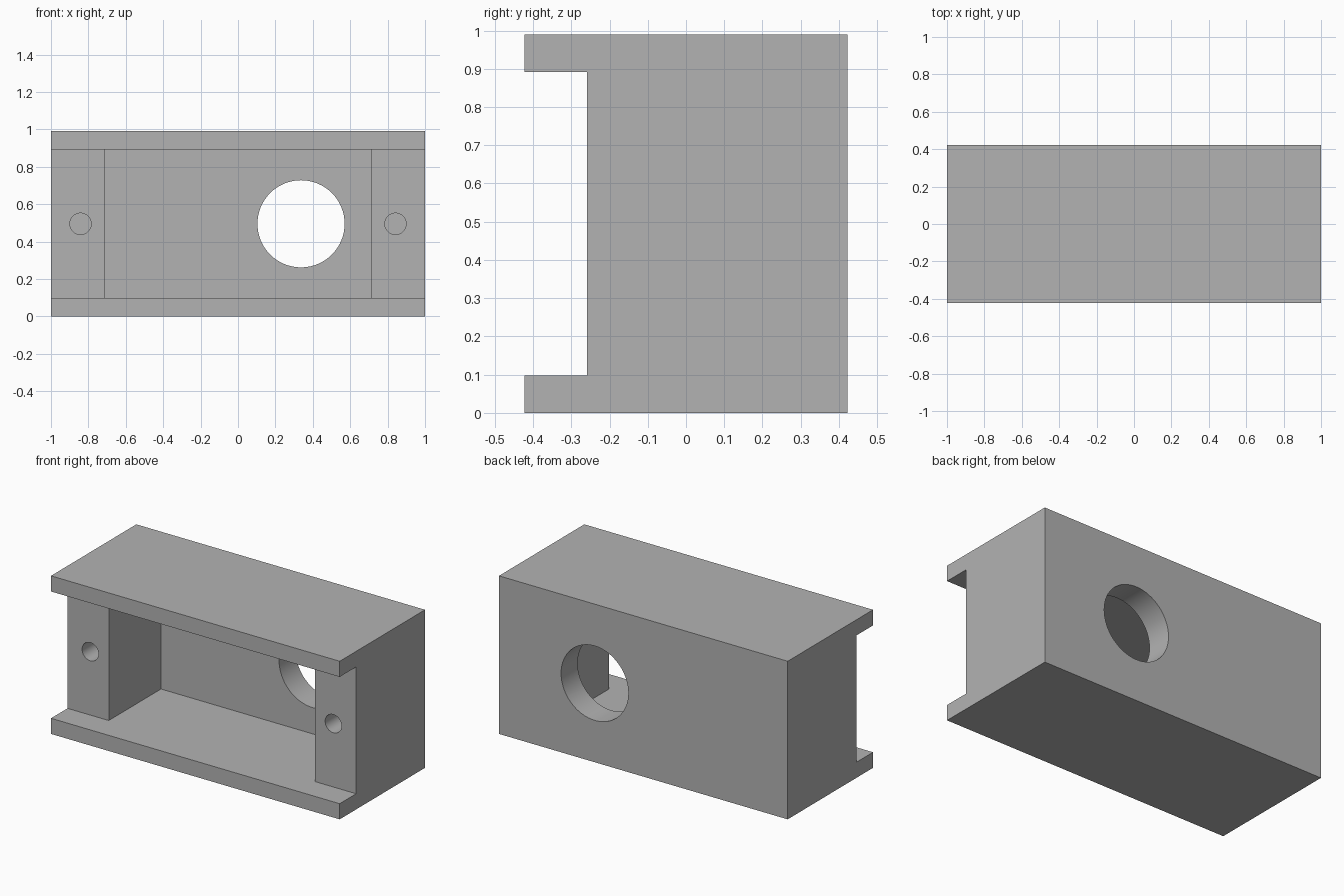
import bpy, bmesh, math
from mathutils import Matrix, Vector

if "Cube" in bpy.data.objects:
    bpy.data.objects.remove(bpy.data.objects["Cube"], do_unlink=True)

# Main dimensions
HALF_W, HALF_D, HEIGHT = 1.0, 0.422, 0.99
FLANGE = 0.098                       # top and bottom plate thickness
LEDGE_Y, POCKET_Y = -0.259, 0.258    # front of end blocks, inside of back wall
POCKET_X = 0.714
MID_Z = HEIGHT / 2

grey = bpy.data.materials.new("plain_grey")
grey.use_nodes = True
colour = (0.45, 0.45, 0.45, 1)
grey.diffuse_color = colour
grey.node_tree.nodes["Principled BSDF"].inputs["Base Color"].default_value = colour


def prism(name, outline, z0, z1):
    """Extrude an xy outline from z0 to z1."""
    bm = bmesh.new()
    face = bm.faces.new([bm.verts.new((x, y, z0)) for x, y in outline])
    result = bmesh.ops.extrude_face_region(bm, geom=[face])
    top = [v for v in result["geom"] if isinstance(v, bmesh.types.BMVert)]
    bmesh.ops.translate(bm, verts=top, vec=Vector((0, 0, z1 - z0)))
    bmesh.ops.recalc_face_normals(bm, faces=bm.faces)
    return add_object(name, bm)


def drill(name, x, radius, y0, y1):
    """Round cutter running along y at mid height."""
    bm = bmesh.new()
    place = Matrix.Translation((x, (y0 + y1) / 2, MID_Z)) @ Matrix.Rotation(math.pi / 2, 4, "X")
    bmesh.ops.create_cone(bm, cap_ends=True, segments=64, radius1=radius,
                          radius2=radius, depth=y1 - y0, matrix=place)
    return add_object(name, bm)


def add_object(name, bm):
    mesh = bpy.data.meshes.new(name)
    bm.to_mesh(mesh)
    bm.free()
    mesh.materials.append(grey)
    obj = bpy.data.objects.new(name, mesh)
    bpy.context.collection.objects.link(obj)
    return obj


# Solid block
w, d = HALF_W, HALF_D
housing = prism("housing", [(-w, -d), (w, -d), (w, d), (-w, d)], 0, HEIGHT)

# Front recess between the flanges, stepping into a deep pocket
half = [(w + 0.1, -d - 0.1), (w + 0.1, LEDGE_Y), (POCKET_X, LEDGE_Y), (POCKET_X, POCKET_Y)]
recess = half + [(-x, y) for x, y in reversed(half)]
cutters = [prism("recess_cutter", recess, FLANGE, HEIGHT - FLANGE)]

# Round opening through the back wall
cutters.append(drill("opening_cutter", 0.337, 0.233, POCKET_Y - 0.1, d + 0.1))

# Blind screw holes in both end blocks
for side, x in (("left", 0.842), ("right", -0.842)):
    cutters.append(drill(side + "_screw_cutter", x, 0.057, LEDGE_Y - 0.1, POCKET_Y))

# Cut, apply and tidy up
bpy.context.view_layer.objects.active = housing
housing.select_set(True)
for cutter in cutters:
    cutter.hide_render = True
    cut = housing.modifiers.new(cutter.name, "BOOLEAN")
    cut.operation, cut.solver, cut.object = "DIFFERENCE", "EXACT", cutter
    bpy.ops.object.modifier_apply(modifier=cut.name)
    bpy.data.objects.remove(cutter, do_unlink=True)

bpy.ops.object.shade_smooth_by_angle(angle=math.radians(30))
